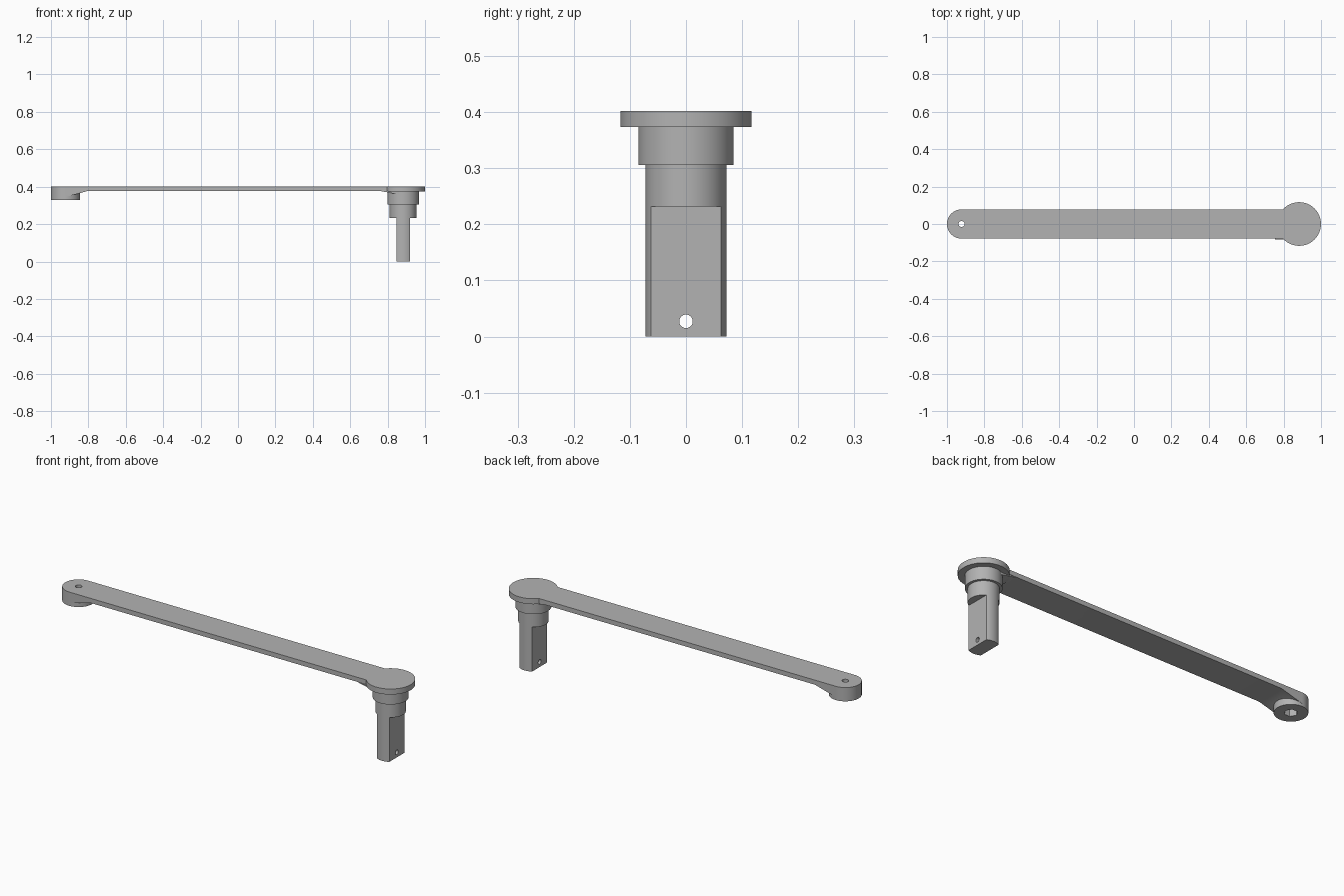
import bpy, bmesh
from math import cos, sin, pi, acos, radians
from mathutils import Matrix, Vector

cube = bpy.data.objects.get("Cube")
if cube:
    bpy.data.objects.remove(cube)

TOP = 0.402
HEAD_X, BOSS_X = 0.883, -0.922
ARM_HALF = 0.078

steel = bpy.data.materials.new("grey metal")
steel.use_nodes = True
GREY = (0.45, 0.45, 0.45, 1)
steel.diffuse_color = GREY
steel.node_tree.nodes["Principled BSDF"].inputs["Base Color"].default_value = GREY


def arc(cx, cy, r, start, end, n):
    """Points along an arc, both ends included."""
    steps = [start + (end - start) * i / n for i in range(n + 1)]
    return [(cx + r * cos(a), cy + r * sin(a)) for a in steps]


def circle(cx, cy, r, n=64):
    return arc(cx, cy, r, 0, 2 * pi, n)[:-1]


def prism(name, outline, low, high, axis="Z"):
    """Extrude an outline along Z, along Y (outline in x, z) or along X (outline in y, z)."""
    place = {"Z": lambda u, v, w: (u, v, w),
             "Y": lambda u, v, w: (u, w, v),
             "X": lambda u, v, w: (w, u, v)}[axis]
    bm = bmesh.new()
    face = bm.faces.new([bm.verts.new(place(u, v, low)) for u, v in outline])
    new = bmesh.ops.extrude_face_region(bm, geom=[face])["geom"]
    shift = Vector(place(0, 0, high - low))
    bmesh.ops.translate(bm, vec=shift, verts=[g for g in new if isinstance(g, bmesh.types.BMVert)])
    bmesh.ops.recalc_face_normals(bm, faces=bm.faces)
    mesh = bpy.data.meshes.new(name)
    bm.to_mesh(mesh)
    bm.free()
    mesh.materials.append(steel)
    obj = bpy.data.objects.new(name, mesh)
    bpy.context.collection.objects.link(obj)
    return obj


def combine(obj, other, operation="DIFFERENCE"):
    """Apply a boolean and discard the helper."""
    mod = obj.modifiers.new("cut", "BOOLEAN")
    mod.operation, mod.solver, mod.object = operation, "EXACT", other
    bpy.context.view_layer.update()
    graph = bpy.context.evaluated_depsgraph_get()
    mesh = bpy.data.meshes.new_from_object(obj.evaluated_get(graph))
    obj.modifiers.clear()
    obj.data = mesh
    bpy.data.objects.remove(other)


# Arm: deep rounded bar, thinned underneath except at the round boss
bar = arc(BOSS_X, 0, ARM_HALF, pi / 2, 3 * pi / 2, 32) + [(HEAD_X, -ARM_HALF), (HEAD_X, ARM_HALF)]
arm = prism("arm", bar, 0.33, TOP)
underside = prism("underside_cutter",
                  [(-0.92, 0.345), (-0.80, 0.378), (1.1, 0.378), (1.1, 0.3), (-0.92, 0.3)],
                  -0.2, 0.2, "Y")
combine(underside, prism("boss_keep", circle(BOSS_X, 0, ARM_HALF), 0.2, 0.5))
combine(arm, underside)
combine(arm, prism("head_seat", circle(HEAD_X, 0, 0.1167), 0.373, 0.5))

# Bolt hole through the boss with a hexagonal nut pocket below
combine(arm, prism("bolt_hole", circle(BOSS_X, 0, 0.016, 32), 0.2, 0.5))
combine(arm, prism("nut_pocket", circle(BOSS_X, 0, 0.032, 6), 0.2, 0.365))

# Small gusset under the arm beside the head
gusset = prism("gusset", [(0.755, 0.378), (0.86, 0.378), (0.86, 0.358)], -0.083, 0.075, "Y")

# Spindle: round head, collar, neck
head = prism("head", circle(HEAD_X, 0, 0.1167), 0.373, TOP)
collar = prism("collar", circle(HEAD_X, 0, 0.085), 0.306, 0.373)
neck = prism("neck", circle(HEAD_X, 0, 0.072), 0.232, 0.306)

# Flat-sided tang with a cross hole
half = acos(0.036 / 0.072)
tang_outline = (arc(HEAD_X, 0, 0.072, half, pi - half, 16)
                + arc(HEAD_X, 0, 0.072, pi + half, 2 * pi - half, 16))
tang = prism("tang", tang_outline, 0, 0.232)
combine(tang, prism("pin_hole", circle(0, 0.027, 0.012, 32), 0.7, 1.1, "X"))

# Smooth the round walls and keep the edges crisp
bpy.ops.object.select_all(action="DESELECT")
for part in (arm, gusset, head, collar, neck, tang):
    part.select_set(True)
bpy.context.view_layer.objects.active = arm
bpy.ops.object.shade_smooth_by_angle(angle=radians(30))
